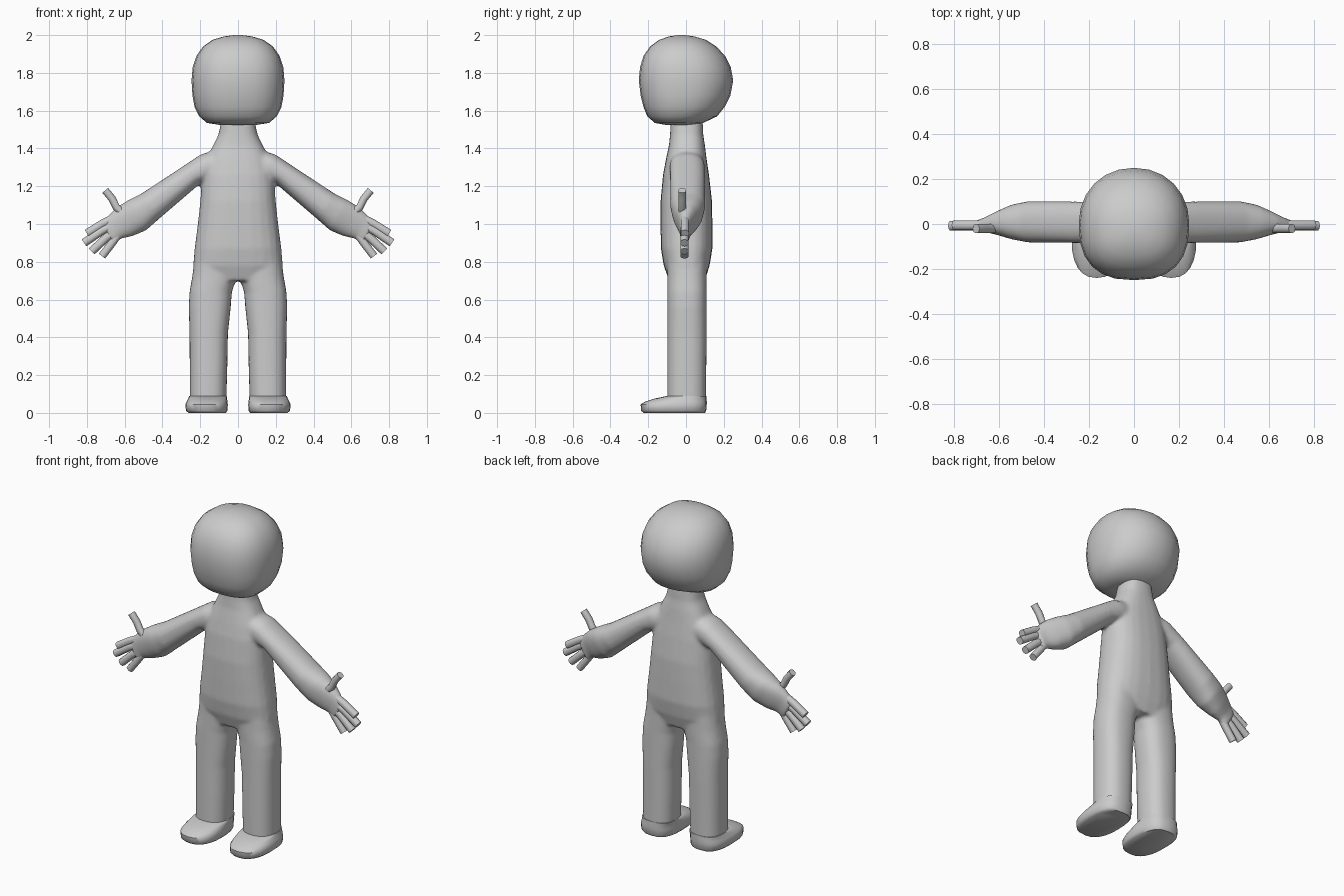
import bpy, bmesh
from math import cos, sin, tau
from mathutils import Vector

cube = bpy.data.objects.get("Cube")
if cube:
    bpy.data.objects.remove(cube)

grey = bpy.data.materials.new("plain_grey")
grey.use_nodes = True
grey.diffuse_color = (0.6, 0.6, 0.6, 1)
bsdf = grey.node_tree.nodes["Principled BSDF"]
bsdf.inputs["Base Color"].default_value = (0.6, 0.6, 0.6, 1)
bsdf.inputs["Roughness"].default_value = 0.7


def loft(bm, sections, front=2.3, back=2.3, side=1, sides=24):
    """Skin rounded sections; each is (x, z) to (x, z) across and y front to back."""
    rings = []
    for ax, az, bx, bz, y0, y1 in sections:
        a, b = Vector((ax, 0, az)), Vector((bx, 0, bz))
        mid, half = (a + b) / 2, (b - a) / 2
        ring = []
        for i in range(sides):
            c, s = cos(tau * i / sides), sin(tau * i / sides)
            p = 2 / (back if s > 0 else front)
            u = abs(c) ** p * (1 if c > 0 else -1)
            v = abs(s) ** p * (1 if s > 0 else -1)
            co = mid + half * u
            co.y = (y0 + y1) / 2 + v * (y1 - y0) / 2
            co.x *= side
            ring.append(bm.verts.new(co))
        rings.append(ring)
    for r, q in zip(rings, rings[1:]):
        for i in range(sides):
            j = (i + 1) % sides
            bm.faces.new((r[i], r[j], q[j], q[i]))
    bm.faces.new(rings[0])
    bm.faces.new(rings[-1])


def upright(rows):
    """Turn (z, x from, x to, y front, y back) rows into sections."""
    return [(x0, z, x1, z, y0, y1) for z, x0, x1, y0, y1 in rows]


def finish(name, bm, mirror=False, angle=0.9):
    bmesh.ops.recalc_face_normals(bm, faces=bm.faces)
    mesh = bpy.data.meshes.new(name)
    bm.to_mesh(mesh)
    bm.free()
    mesh.materials.append(grey)
    obj = bpy.data.objects.new(name, mesh)
    bpy.context.scene.collection.objects.link(obj)
    bpy.ops.object.select_all(action='DESELECT')
    obj.select_set(True)
    bpy.context.view_layer.objects.active = obj
    bpy.ops.object.shade_smooth_by_angle(angle=angle)
    if mirror:
        obj.modifiers.new("both_sides", 'MIRROR')
    return obj


# Head: flatter face, rounder back
head_rows = [
    (1.525, .10, -.11, .05), (1.535, .165, -.165, .09), (1.57, .205, -.205, .165),
    (1.62, .23, -.225, .205), (1.68, .241, -.24, .235), (1.76, .246, -.25, .25),
    (1.83, .24, -.243, .237), (1.89, .22, -.225, .207), (1.94, .185, -.19, .16),
    (1.975, .135, -.142, .105), (1.993, .075, -.09, .045), (2.0, .02, -.045, -.005)]
bm = bmesh.new()
loft(bm, upright([(z, -x, x, y0, y1) for z, x, y0, y1 in head_rows]), front=2.5, back=2.1)
finish("head", bm, angle=1.2)

# Body: torso, arms and legs blended into one skin
torso_rows = [
    (.70, .20, -.09, .10), (.78, .238, -.118, .125), (.87, .23, -.133, .14),
    (1.0, .213, -.135, .14), (1.12, .2, -.135, .138), (1.26, .19, -.122, .122),
    (1.34, .17, -.107, .11), (1.42, .13, -.09, .1), (1.47, .105, -.085, .092),
    (1.56, .085, -.08, .088)]
arm = [
    (.10, 1.40, .04, 1.24, -.08, .09), (.2, 1.367, .12, 1.24, -.088, .1),
    (.3, 1.3, .2, 1.214, -.085, .1), (.51, 1.162, .42, 1.025, -.083, .102),
    (.58, 1.127, .487, .966, -.07, .088), (.64, 1.09, .56, .935, -.05, .058),
    (.688, 1.045, .62, .922, -.036, .03), (.72, 1.0, .655, .882, -.03, .018)]
leg = upright([
    (.85, .01, .225, -.1, .11), (.72, .005, .243, -.1, .11), (.64, .032, .257, -.1, .11),
    (.56, .038, .261, -.1, .11), (.42, .053, .257, -.1, .11), (.25, .056, .256, -.1, .108),
    (.05, .062, .256, -.1, .106)])
bm = bmesh.new()
loft(bm, upright([(z, -x, x, y0, y1) for z, x, y0, y1 in torso_rows]), 2.5, 2.5)
for s in (1, -1):
    loft(bm, arm, side=s)
    loft(bm, leg, 2.4, 2.4, side=s)
body = finish("body", bm)
skin = body.modifiers.new("blend", 'REMESH')
skin.mode = 'VOXEL'
skin.voxel_size = 0.01
skin.use_smooth_shade = True
soft = body.modifiers.new("soften", 'SMOOTH')
soft.factor = 0.5
soft.iterations = 8

# Feet: low rounded shoes with sloping toes
bm = bmesh.new()
loft(bm, upright([
    (0, .065, .262, -.225, .1), (.012, .055, .276, -.238, .107), (.045, .054, .278, -.24, .11),
    (.06, .056, .272, -.215, .11), (.076, .058, .264, -.165, .109),
    (.09, .06, .258, -.1, .108)]), 2.4, 2.8)
finish("foot", bm, mirror=True)


def digit(name, path, radius, y):
    """Make a blunt finger along a path of (x, z) points."""
    pts = [Vector(p) for p in path]
    sections = []
    for i, p in enumerate(pts):
        d = (pts[min(i + 1, len(pts) - 1)] - pts[max(i - 1, 0)]).normalized()
        n = Vector((-d.y, d.x)) * radius
        sections.append((*(p + n), *(p - n), y - radius, y + radius))
    bm = bmesh.new()
    loft(bm, sections, sides=10)
    finish(name, bm, mirror=True)


# Hands: four fingers and an upturned thumb
digit("index_finger", [(.66, 1.03), (.72, 1.0), (.80, .95)], .022, -.006)
digit("middle_finger", [(.65, 1.0), (.72, .965), (.815, .9)], .022, -.008)
digit("ring_finger", [(.64, .97), (.70, .925), (.775, .855)], .022, -.008)
digit("little_finger", [(.63, .95), (.67, .895), (.72, .83)], .021, -.008)
digit("thumb", [(.60, 1.05), (.645, 1.09), (.667, 1.135), (.703, 1.178)], .02, -.02)
